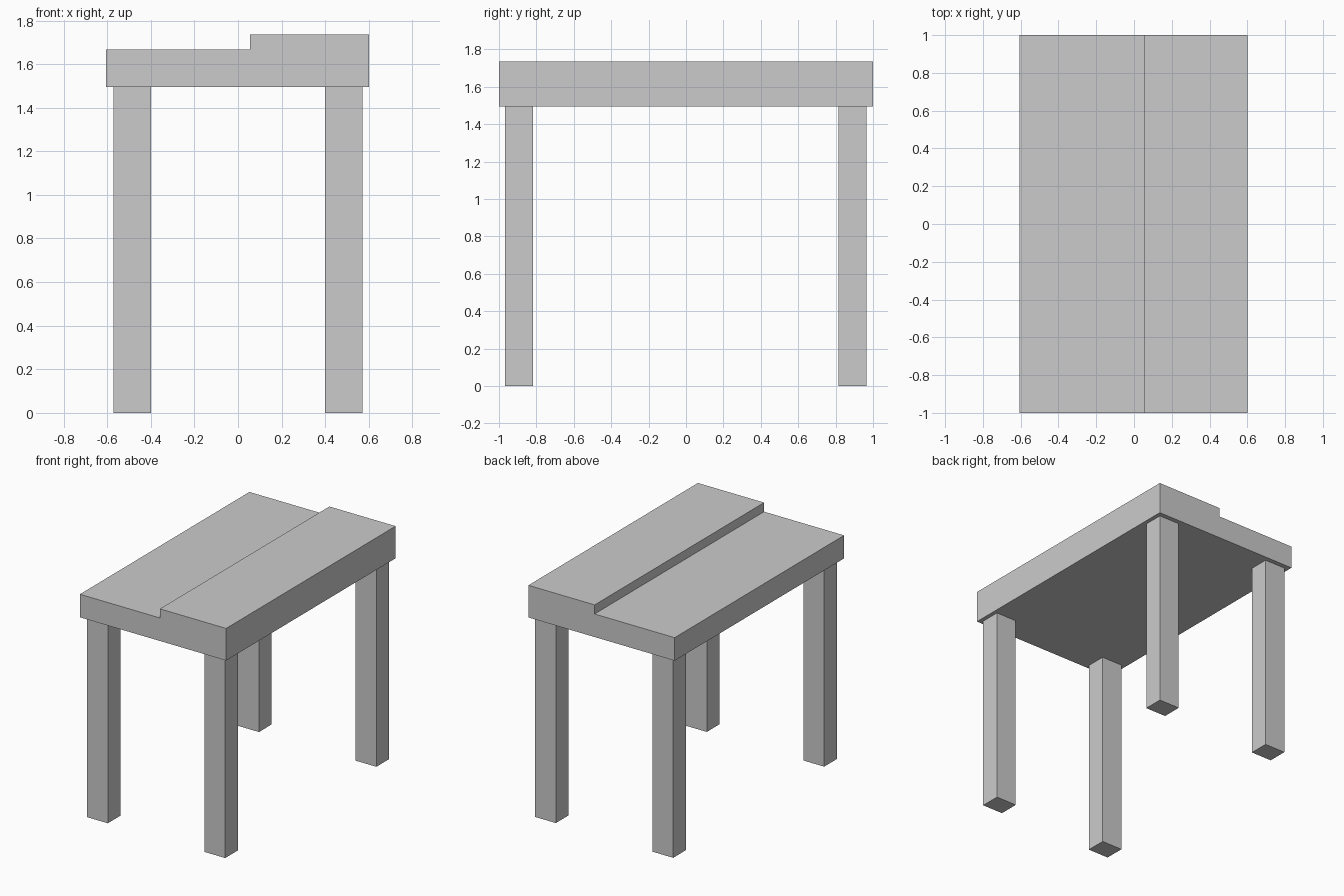
import bpy
import bmesh

if "Cube" in bpy.data.objects:
    bpy.data.objects.remove(bpy.data.objects["Cube"])

UNDERSIDE = 1.495


def prism(name, profile, axis, start, end):
    """Extrude a closed 2D profile along y (profile = x, z) or z (profile = x, y)."""
    bm = bmesh.new()
    place = (lambda a, b: (a, start, b)) if axis == "y" else (lambda a, b: (a, b, start))
    face = bm.faces.new([bm.verts.new(place(a, b)) for a, b in profile])
    moved = bmesh.ops.extrude_face_region(bm, geom=[face])["geom"]
    length = end - start
    offset = (0, length, 0) if axis == "y" else (0, 0, length)
    bmesh.ops.translate(bm, vec=offset,
                        verts=[v for v in moved if isinstance(v, bmesh.types.BMVert)])
    bmesh.ops.recalc_face_normals(bm, faces=bm.faces)
    mesh = bpy.data.meshes.new(name)
    bm.to_mesh(mesh)
    bm.free()
    obj = bpy.data.objects.new(name, mesh)
    bpy.context.collection.objects.link(obj)
    return obj


# Stepped tabletop: low on the left, raised on the right
prism("tabletop", [(-0.606, UNDERSIDE), (0.602, UNDERSIDE), (0.602, 1.735),
                   (0.055, 1.735), (0.055, 1.667), (-0.606, 1.667)], "y", -1.0, 1.0)

# Four square-section legs
for side, x0, x1 in (("left", -0.57, -0.398), ("right", 0.40, 0.572)):
    for end, y0, y1 in (("front", -0.968, -0.817), ("back", 0.816, 0.965)):
        prism(f"{end}_{side}_leg", [(x0, y0), (x1, y0), (x1, y1), (x0, y1)],
              "z", 0.0, UNDERSIDE)
